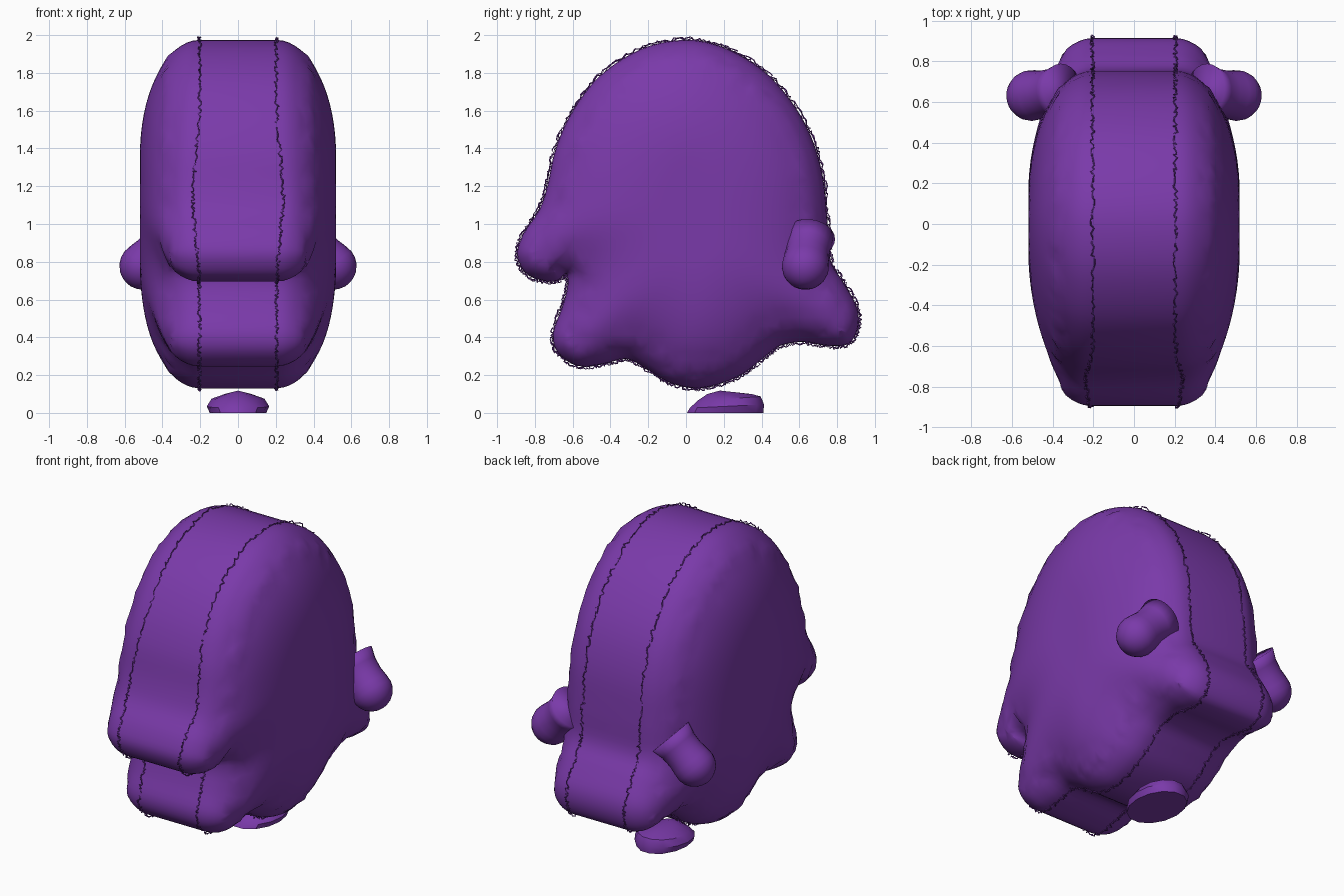
import bpy, bmesh, math, random
from mathutils import Vector
from mathutils.geometry import delaunay_2d_cdt

if "Cube" in bpy.data.objects:
    bpy.data.objects.remove(bpy.data.objects["Cube"])

random.seed(4)
purple = bpy.data.materials.new("purple_fabric")
purple.diffuse_color = (0.195, 0.042, 0.40, 1)
purple.use_nodes = True
purple.node_tree.nodes["Principled BSDF"].inputs["Base Color"].default_value = purple.diffuse_color


def finish(name, bm, angle=None):
    bmesh.ops.recalc_face_normals(bm, faces=bm.faces[:])
    me = bpy.data.meshes.new(name)
    bm.to_mesh(me)
    bm.free()
    ob = bpy.data.objects.new(name, me)
    bpy.context.collection.objects.link(ob)
    me.materials.append(purple)
    for p in me.polygons:
        p.use_smooth = True
    if angle:
        bpy.context.view_layer.objects.active = ob
        ob.select_set(True)
        bpy.ops.object.shade_smooth_by_angle(angle=math.radians(angle))
        ob.select_set(False)
    return ob


def closed_spline(pts, steps):
    """Closed Catmull-Rom curve through the points."""
    out, n = [], len(pts)
    for i in range(n):
        a, b, c, d = (Vector(pts[(i + k) % n]) for k in (-1, 0, 1, 2))
        for s in range(steps):
            t = s / steps
            out.append(0.5 * (2 * b + (c - a) * t + (2 * a - 5 * b + 4 * c - d) * t * t
                              + (3 * b - a - 3 * c + d) * t ** 3))
    return out


# Side silhouette (y, z), clockwise from the top
profile = [(0, 1.975), (.2, 1.935), (.4, 1.82), (.55, 1.66), (.66, 1.47), (.725, 1.25),
           (.75, 1.0), (.765, .81), (.835, .69), (.905, .56), (.91, .45), (.86, .365),
           (.75, .355), (.62, .375), (.5, .355), (.41, .29), (.3, .205), (.17, .15),
           (.04, .13), (-.1, .165), (-.22, .24), (-.32, .285), (-.45, .255), (-.58, .25),
           (-.68, .32), (-.705, .42), (-.66, .55), (-.63, .66), (-.635, .735), (-.68, .70),
           (-.76, .70), (-.85, .74), (-.895, .84), (-.86, .95), (-.78, 1.07),
           (-.735, 1.2), (-.69, 1.4), (-.6, 1.6), (-.45, 1.79), (-.23, 1.93)]
rim = closed_spline(profile, 4)
N = len(rim)


def inward(i):
    t = (rim[(i + 1) % N] - rim[i - 1]).normalized()
    return Vector((t.y, -t.x))


def rim_distance(p):
    best = 9
    for i in range(N):
        a, b = rim[i - 1], rim[i]
        ab = b - a
        t = max(0, min(1, (p - a).dot(ab) / ab.length_squared))
        best = min(best, (p - a - ab * t).length)
    return best


def inside(p):
    hit = False
    for i in range(N):
        a, b = rim[i - 1], rim[i]
        if (a.y > p.y) != (b.y > p.y) and p.x < a.x + (p.y - a.y) * (b.x - a.x) / (b.y - a.y):
            hit = not hit
    return hit


def band_half(p):
    """Half width of the centre strip, a little wider on the front."""
    return 0.2 + 0.035 * math.exp(-((p.y - 1.15) / .28) ** 2) * max(0, min(1, -2 * p.x))


# Body: inset rings near the rim plus an inner grid, inflated to both sides
pts = list(rim)
for off in (.004, .014, .03, .052, .08):
    for i in range(N):
        q = rim[i] + inward(i) * off
        if inside(q) and rim_distance(q) > off * .93:
            pts.append(q)
step = .045
for iy in range(42):
    for iz in range(44):
        q = Vector((-.92 + iy * step + (iz % 2) * step / 2, .1 + iz * step))
        if inside(q) and rim_distance(q) > .1:
            pts.append(q)
edges = [(i, (i + 1) % N) for i in range(N)]
flat, _, tris, _, _, _ = delaunay_2d_cdt(pts, edges, [], 1, 1e-6)
depth = [rim_distance(p) for p in flat]
links = [set() for _ in flat]
for f in tris:
    for a in f:
        links[a].update(b for b in f if b != a)
for _ in range(5):  # soften the ridges of the inflated shape
    depth = [d if d < .07 or not links[i] else
             .4 * d + .6 * sum(depth[j] for j in links[i]) / len(links[i])
             for i, d in enumerate(depth)]

bm = bmesh.new()
sides = []
for s in (1, -1):
    vs = []
    for p, d in zip(flat, depth):
        t = min(1, d / .6)
        w = band_half(p)
        vs.append(bm.verts.new((s * (w + (.52 - w) * math.sqrt(max(0, 1 - (1 - t) ** 2))), p.x, p.y)))
    for f in tris:
        bm.faces.new([vs[i] for i in f])
    sides.append(vs)
bm.edges.ensure_lookup_table()
# Centre strip joining the two sides
left = dict(zip(sides[0], sides[1]))
for e in [e for e in bm.edges if len(e.link_faces) == 1 and e.verts[0] in left]:
    a, b = e.verts
    bm.faces.new((a, b, left[b], left[a]))
bmesh.ops.delete(bm, geom=[v for v in bm.verts if not v.link_faces], context='VERTS')
finish("body", bm)

# Frayed seams along both edges of the strip
for side, s in (("right", 1), ("left", -1)):
    cu = bpy.data.curves.new(side + "_seam", 'CURVE')
    cu.dimensions = '3D'
    cu.bevel_depth = .0035
    cu.bevel_resolution = 0
    path = []
    for i in range(N):
        for k in range(4):
            p = rim[i].lerp(rim[(i + 1) % N], (k + random.uniform(-.8, .8)) / 4)
            p = p - inward(i) * random.uniform(-.004, .016)
            path.append((s * (band_half(p) + .004) + random.uniform(-.011, .011), p.x, p.y, 1))
    sp = cu.splines.new('POLY')
    sp.points.add(len(path) - 1)
    for pt, co in zip(sp.points, path):
        pt.co = co
    sp.use_cyclic_u = True
    cu.materials.append(purple)
    bpy.context.collection.objects.link(bpy.data.objects.new(side + "_seam", cu))

# Arms: drooping rounded nubs, flared where they leave the body
for side, s in (("right", 1), ("left", -1)):
    tip, root = Vector((.505, .632, .775)), Vector((.35, .655, .93))
    axis = (tip - root).normalized()
    u = Vector((0, 1, 0)).cross(axis).normalized()
    v = axis.cross(u)
    length = (tip - root).length
    rings = [(0, .135), (.3, .118), (.6, .115), (.85, .122)]
    rings = [(a * length, r) for a, r in rings]
    rings += [(length + .122 * math.sin(a), .125 * math.cos(a))
              for a in (math.radians(x) for x in (5, 22, 40, 58, 74, 86))]
    bm = bmesh.new()
    prev = None
    for a, r in rings:
        ring = []
        for k in range(24):
            g = math.tau * k / 24
            co = root + axis * a + (u * math.cos(g) + v * math.sin(g)) * r
            ring.append(bm.verts.new((s * co.x, co.y, co.z)))
        if prev:
            for k in range(24):
                bm.faces.new((prev[k], prev[k - 1], ring[k - 1], ring[k]))
        else:
            bm.faces.new(ring)
        prev = ring
    bm.faces.new(prev)
    finish(side + "_arm", bm)

# Small faceted pad on the ground: (z, half width, y min, y max, rear lift)
bm = bmesh.new()
prev = None
for z, hw, y0, y1, lift in ((0, .15, .0, .415, 0), (.035, .165, .015, .418, .01),
                            (.075, .14, .055, .40, .012), (.10, .07, .11, .35, 0)):
    ring = []
    for k in range(14):
        g = math.tau * k / 14
        ring.append(bm.verts.new((hw * math.cos(g), (y0 + y1) / 2 + (y1 - y0) / 2 * math.sin(g),
                                  z + lift * math.sin(g))))
    if prev:
        for k in range(14):
            bm.faces.new((prev[k], prev[k - 1], ring[k - 1], ring[k]))
    else:
        bm.faces.new(ring)
    prev = ring
peak = bm.verts.new((0, .18, .118))
for k in range(14):
    bm.faces.new((prev[k], prev[k - 1], peak))
finish("ground_pad", bm, 35)
